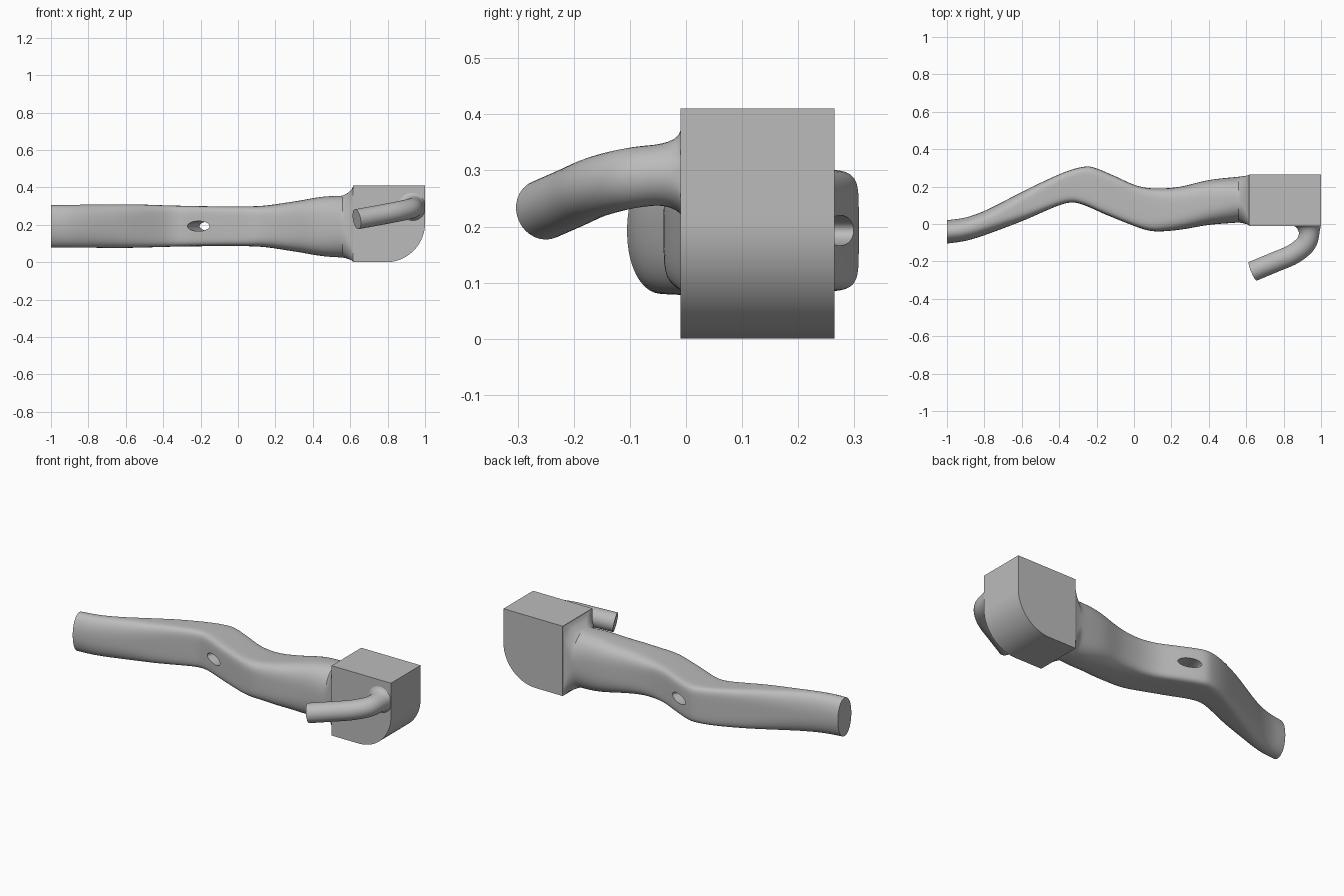
import bpy
import bmesh
import math
from mathutils import Vector

cube = bpy.data.objects.get("Cube")
if cube:
    bpy.data.objects.remove(cube, do_unlink=True)

# One plain grey for the whole model
grey = bpy.data.materials.new("plain grey")
grey.use_nodes = True
GREY = (0.5, 0.5, 0.5, 1)
grey.diffuse_color = GREY
grey.node_tree.nodes["Principled BSDF"].inputs["Base Color"].default_value = GREY


def add_object(name, bm):
    bmesh.ops.recalc_face_normals(bm, faces=bm.faces)
    mesh = bpy.data.meshes.new(name)
    bm.to_mesh(mesh)
    bm.free()
    mesh.materials.append(grey)
    obj = bpy.data.objects.new(name, mesh)
    bpy.context.collection.objects.link(obj)
    return obj


def smooth(obj, degrees):
    bpy.ops.object.select_all(action='DESELECT')
    obj.select_set(True)
    bpy.context.view_layer.objects.active = obj
    bpy.ops.object.shade_smooth_by_angle(angle=math.radians(degrees))


def loft(name, rings):
    """Skin closed rings of points and cap both ends."""
    bm = bmesh.new()
    loops = [[bm.verts.new(p) for p in ring] for ring in rings]
    count = len(loops[0])
    for a, b in zip(loops, loops[1:]):
        for i in range(count):
            j = (i + 1) % count
            bm.faces.new((a[i], a[j], b[j], b[i]))
    bm.faces.new(loops[0])
    bm.faces.new(loops[-1])
    return add_object(name, bm)


def spline(keys, x):
    """Smooth value at x through sorted (x, value) keys."""
    last = len(keys) - 1
    i = max(k for k in range(last) if keys[k][0] <= x or k == 0)

    def slope(k):
        a, b = keys[max(k - 1, 0)], keys[min(k + 1, last)]
        return (b[1] - a[1]) / (b[0] - a[0])

    (x0, v0), (x1, v1) = keys[i], keys[i + 1]
    h = x1 - x0
    t = (x - x0) / h
    blend = t * t * (3 - 2 * t)
    return (v0 + (v1 - v0) * blend + h * t * (1 - t) ** 2 * slope(i)
            + h * t * t * (t - 1) * slope(i + 1))


def superellipse(x, y_range, z_range, power, count=64):
    ring = []
    for i in range(count):
        angle = math.tau * (i + 0.5) / count
        c, s = math.cos(angle), math.sin(angle)
        u = math.copysign(abs(c) ** (2 / power), c)
        v = math.copysign(abs(s) ** (2 / power), s)
        ring.append(Vector((x,
                            sum(y_range) / 2 + u * (y_range[1] - y_range[0]) / 2,
                            sum(z_range) / 2 + v * (z_range[1] - z_range[0]) / 2)))
    return ring


# Arm: bent bar whose section goes from oval to rounded box to oval
back = [(-1, .02), (-.9, .035), (-.8, .07), (-.65, .145), (-.5, .22), (-.35, .285),
        (-.25, .308), (-.2, .297), (-.1, .255), (0, .21), (.07, .193), (.15, .19),
        (.25, .2), (.4, .235), (.56, .253)]
front = [(-1, -.105), (-.9, -.09), (-.8, -.06), (-.6, .015), (-.4, .1), (-.33, .115),
         (-.27, .102), (-.15, .05), (0, -.01), (.07, -.033), (.13, -.04), (.25, -.03),
         (.4, -.005), (.56, .008)]
top = [(-1, .305), (-.6, .31), (-.3, .302), (.1, .3), (.3, .325), (.45, .35), (.56, .356)]
bottom = [(-1, .08), (-.6, .077), (-.3, .084), (.1, .084), (.3, .058), (.45, .033), (.56, .025)]
boxiness = [(-1, 2.1), (-.7, 2.8), (-.3, 6), (0, 6), (.2, 4), (.56, 2.4)]

rings = []
STEPS = 78
for i in range(STEPS + 1):
    x = -1 + 1.56 * i / STEPS
    rings.append(superellipse(x, (spline(front, x), spline(back, x)),
                              (spline(bottom, x), spline(top, x)), spline(boxiness, x)))

# Collar: the arm end fans out to the rectangular head with a concave sweep
neck = rings[-1]
mouth = superellipse(.617, (-.009, .264), (.002, .408), 40)
for i in range(1, 7):
    t = i / 6
    flare = 1 - math.sqrt(max(0, 1 - t * t))
    flare = 0.5 * t + 0.5 * flare
    rings.append([Vector((a.x + (b.x - a.x) * t,
                          a.y + (b.y - a.y) * flare,
                          a.z + (b.z - a.z) * flare)) for a, b in zip(neck, mouth)])
arm = loft("arm", rings)

# Eye-shaped hole straight through the arm
axis = Vector((.065, .195, 0)).normalized()
side = Vector((axis.y, -axis.x, 0))
centre = Vector((-.178, .178, .193))
hole_rings = []
for offset in (-.25, .25):
    hole_rings.append([centre + axis * offset
                       + side * .064 * math.cos(math.tau * k / 32)
                       + Vector((0, 0, .027 * math.sin(math.tau * k / 32)))
                       for k in range(32)])
cutter = loft("hole_cutter", hole_rings)
cutter.hide_render = True
cut = arm.modifiers.new("hole", 'BOOLEAN')
cut.operation = 'DIFFERENCE'
cut.solver = 'EXACT'
cut.object = cutter
bpy.context.view_layer.objects.active = arm
bpy.ops.object.modifier_apply(modifier="hole")
bpy.data.objects.remove(cutter, do_unlink=True)
smooth(arm, 35)

# Head block: box with one large rounded lower corner
RADIUS = .21
outline = [(.615, 0), (.615, .41), (1, .41)]
for i in range(25):
    angle = math.pi / 2 * i / 24
    outline.append((1 - RADIUS + RADIUS * math.cos(angle),
                    RADIUS - RADIUS * math.sin(angle)))
head = loft("head_block", [[Vector((x, y, z)) for x, z in outline] for y in (-.01, .265)])
smooth(head, 30)

# Lever: bent round rod with a flared root on the front of the head
path = [Vector(p) for p in ((.935, -.005, .293), (.935, -.06, .291), (.915, -.11, .284),
                            (.85, -.162, .27), (.75, -.205, .251), (.635, -.253, .23))]
points = []
for k in range(len(path) - 1):
    p0, p1 = path[max(k - 1, 0)], path[k]
    p2, p3 = path[k + 1], path[min(k + 2, len(path) - 1)]
    for j in range(6):
        t = j / 6
        points.append(p1 + (p2 - p0) * t / 2 + (p0 * 2 - p1 * 5 + p2 * 4 - p3) * t * t / 2
                      + (p1 * 3 - p0 - p2 * 3 + p3) * t ** 3 / 2)
points.append(path[-1])

lever_rings = []
for k, p in enumerate(points):
    tangent = (points[min(k + 1, len(points) - 1)] - points[max(k - 1, 0)]).normalized()
    if k == 0:
        tangent = Vector((0, -1, 0))
    across = tangent.cross(Vector((0, 0, 1))).normalized()
    upward = across.cross(tangent)
    rise = max(0, 1 - k / 6)
    radius = .054 + .038 * (1 - math.sqrt(1 - rise * rise))
    ring = []
    for i in range(32):
        angle = math.tau * i / 32
        q = p + across * radius * math.cos(angle) + upward * radius * math.sin(angle)
        q.x = min(q.x, .997)
        ring.append(q)
    lever_rings.append(ring)
lever = loft("lever", lever_rings)
smooth(lever, 40)
